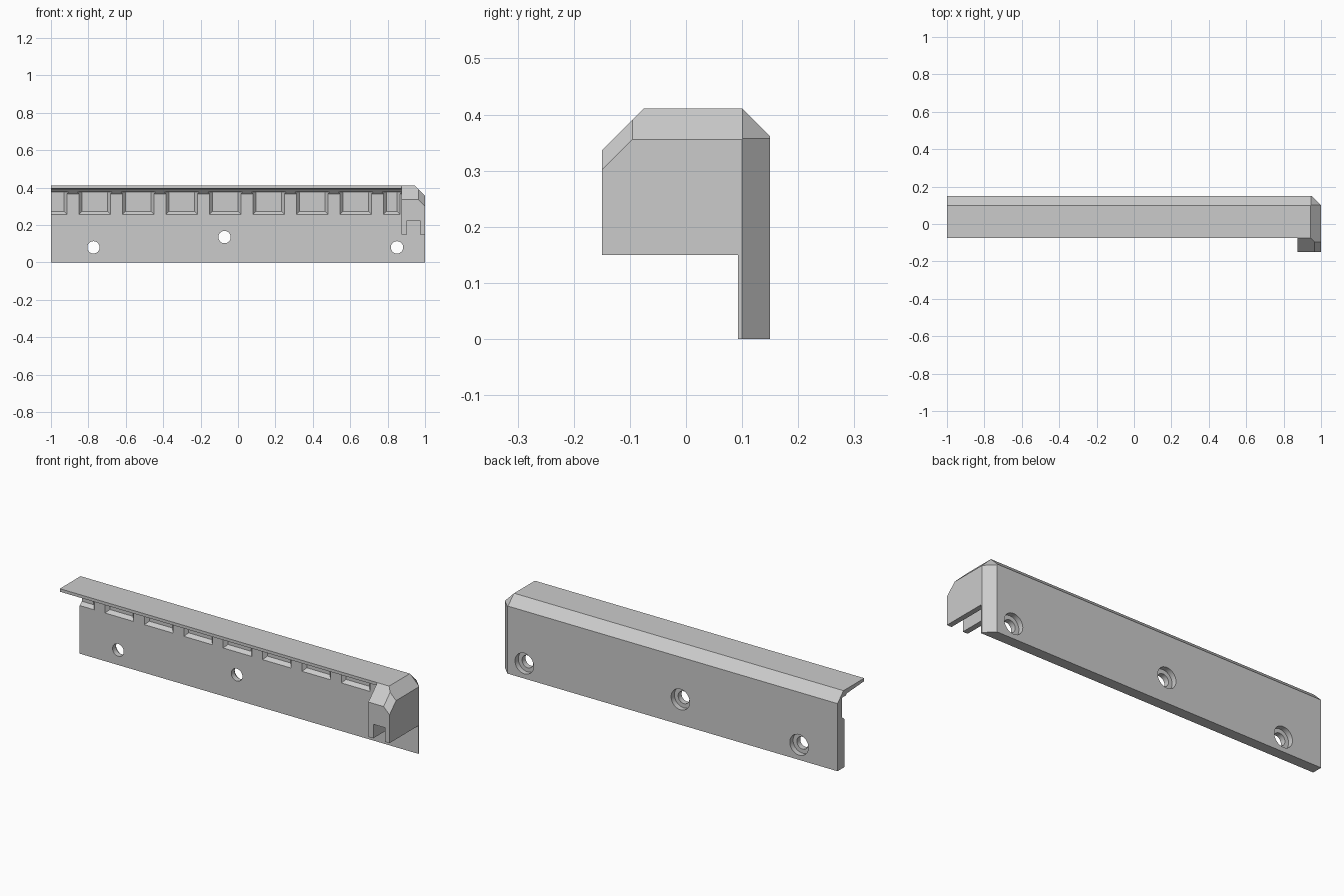
import bpy
import bmesh
from math import radians
from mathutils import Matrix, Vector

if "Cube" in bpy.data.objects:
    bpy.data.objects.remove(bpy.data.objects["Cube"], do_unlink=True)

grey = bpy.data.materials.new("plain grey")
grey.use_nodes = True
COLOUR = (0.6, 0.6, 0.6, 1)
grey.diffuse_color = COLOUR
grey.node_tree.nodes["Principled BSDF"].inputs["Base Color"].default_value = COLOUR


def make_object(name, bm):
    bmesh.ops.recalc_face_normals(bm, faces=bm.faces)
    mesh = bpy.data.meshes.new(name)
    bm.to_mesh(mesh)
    bm.free()
    mesh.materials.append(grey)
    obj = bpy.data.objects.new(name, mesh)
    bpy.context.collection.objects.link(obj)
    return obj


def extrude_profile(profile, x0, x1):
    """Solid from a (y, z) outline swept along x."""
    bm = bmesh.new()
    face = bm.faces.new([bm.verts.new((x0, y, z)) for y, z in profile])
    swept = bmesh.ops.extrude_face_region(bm, geom=[face])["geom"]
    moved = [v for v in swept if isinstance(v, bmesh.types.BMVert)]
    bmesh.ops.translate(bm, verts=moved, vec=(x1 - x0, 0, 0))
    return bm


def slice_off(bm, normal, distance):
    """Remove everything beyond a plane and cap the cut."""
    n = Vector(normal)
    cut = bmesh.ops.bisect_plane(
        bm, geom=bm.verts[:] + bm.edges[:] + bm.faces[:], dist=1e-5,
        plane_co=n * distance / n.length_squared, plane_no=n, clear_outer=True)
    edges = [e for e in cut["geom_cut"]
             if isinstance(e, bmesh.types.BMEdge) and e.is_boundary]
    bmesh.ops.holes_fill(bm, edges=edges, sides=0)


def boolean(target, other, operation):
    mod = target.modifiers.new(operation.lower(), "BOOLEAN")
    mod.operation = operation
    mod.solver = "EXACT"
    mod.object = other
    bpy.context.view_layer.objects.active = target
    bpy.ops.object.modifier_apply(modifier=mod.name)
    bpy.data.objects.remove(other, do_unlink=True)


# Main rail: upright plate, chamfered back edge, overhanging lip
FRONT, BACK, TOP, JOIN = 0.093, 0.15, 0.411, 0.875
back_side = [(FRONT, 0), (BACK, 0), (BACK, 0.361), (0.1, TOP)]
rail_profile = back_side + [(-0.075, TOP), (-0.075, 0.395), (0.073, 0.386), (FRONT, 0.366)]
rail = make_object("rail", extrude_profile(rail_profile, -1, JOIN))

# Window recesses along the rail face, with sloped sides
PITCH, WIDTH, SLOPE, DEPTH = 0.2326, 0.169, 0.016, 0.018
for i in range(9):
    x0 = -1.083 + i * PITCH
    x1 = min(x0 + WIDTH, 0.867)
    bm = bmesh.new()
    rings = []
    for y, s in ((FRONT - 0.01, -0.009), (FRONT + DEPTH, SLOPE)):
        rings.append([bm.verts.new(c) for c in (
            (x0 + s, y, 0.257 + s), (x1 - s, y, 0.257 + s),
            (x1 - s, y, 0.378), (x0 + s, y, 0.378))])
    bm.faces.new(rings[0])
    bm.faces.new(rings[1])
    for k in range(4):
        j = (k + 1) % 4
        bm.faces.new((rings[0][k], rings[0][j], rings[1][j], rings[1][k]))
    boolean(rail, make_object("recess_cutter", bm), "DIFFERENCE")

# End block: closes the rail, with chamfered outer edges
block_profile = back_side + [(-0.075, TOP), (-0.15, 0.336), (-0.15, 0.15), (FRONT, 0.15)]
bm = extrude_profile(block_profile, JOIN, 1)
for normal, distance in (((1, 0, 1), 1.356), ((1, 1, 0), 1.1),
                         ((1, -1, 1), 1.451), ((1, 1, 1), 1.457)):
    slice_off(bm, normal, distance)
block = make_object("end_block", bm)

# Slot through the underside of the end block
slot = [(-0.2, 0.1), (FRONT, 0.1), (FRONT, 0.225), (-0.2, 0.225)]
boolean(block, make_object("slot_cutter", extrude_profile(slot, 0.904, 0.972)), "DIFFERENCE")
boolean(rail, block, "UNION")

# Screw holes, counterbored from the back
for x, z in ((-0.773, 0.08), (-0.072, 0.135), (0.85, 0.08)):
    for radius, y0, y1 in ((0.033, 0, 0.2), (0.055, 0.122, 0.2)):
        bm = bmesh.new()
        bmesh.ops.create_cone(
            bm, cap_ends=True, segments=32, radius1=radius, radius2=radius, depth=y1 - y0,
            matrix=Matrix.Translation((x, (y0 + y1) / 2, z)) @ Matrix.Rotation(radians(90), 4, "X"))
        boolean(rail, make_object("hole_cutter", bm), "DIFFERENCE")

# Smooth hole walls, sharp edges elsewhere
bpy.ops.object.select_all(action="DESELECT")
rail.select_set(True)
bpy.context.view_layer.objects.active = rail
bpy.ops.object.shade_smooth_by_angle(angle=radians(25))
